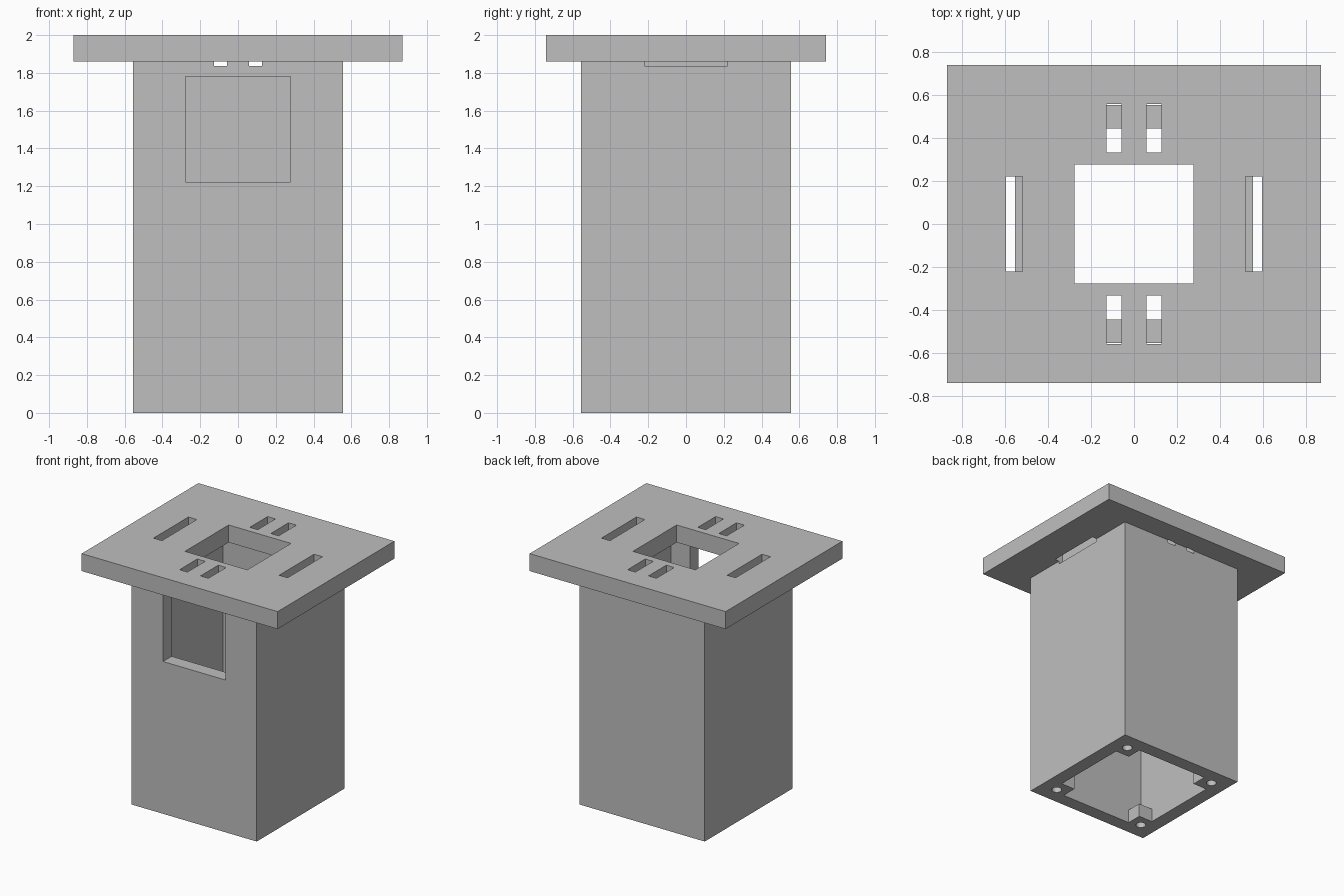
import bpy

default_cube = bpy.data.objects.get("Cube")
if default_cube:
    bpy.data.objects.remove(default_cube, do_unlink=True)

grey = bpy.data.materials.new("plain grey")
grey.use_nodes = True
colour = (0.52, 0.52, 0.52, 1)
grey.diffuse_color = colour
grey.node_tree.nodes["Principled BSDF"].inputs["Base Color"].default_value = colour


def box(name, low, high):
    """Box spanning two opposite corners."""
    centre = [(a + b) / 2 for a, b in zip(low, high)]
    bpy.ops.mesh.primitive_cube_add(size=1, location=centre)
    obj = bpy.context.object
    obj.name = name
    obj.scale = [b - a for a, b in zip(low, high)]
    bpy.ops.object.transform_apply(location=True, rotation=False, scale=True)
    obj.data.materials.append(grey)
    return obj


def centred_box(name, half_x, half_y, bottom, top):
    return box(name, (-half_x, -half_y, bottom), (half_x, half_y, top))


def cut(target, cutter):
    """Subtract the cutter from the target, then discard it."""
    mod = target.modifiers.new("cut", "BOOLEAN")
    mod.operation = "DIFFERENCE"
    mod.solver = "EXACT"
    mod.object = cutter
    cutter.hide_render = True
    bpy.context.view_layer.objects.active = target
    bpy.ops.object.modifier_apply(modifier=mod.name)
    bpy.data.objects.remove(cutter, do_unlink=True)


HALF, INNER, POST, SEAM = 0.555, 0.445, 0.32, 1.86

# Main parts: hollow column and top plate
column = centred_box("column", HALF, HALF, 0, SEAM)
plate = centred_box("top_plate", 0.87, 0.74, SEAM, 2)

# Cavity: full width above, cross shaped at the base so corner blocks remain
cut(column, centred_box("cavity", INNER, INNER, 0.11, 2.1))
cut(column, centred_box("base_opening_wide", INNER, POST, -0.1, 0.3))
cut(column, centred_box("base_opening_deep", POST, INNER, -0.1, 0.3))

# Window in the front wall and opening in the plate
cut(column, box("window", (-0.278, -0.7, 1.222), (0.278, -0.3, 1.78)))
cut(plate, centred_box("plate_opening", 0.277, 0.277, 1.7, 2.1))

# Screw holes in the corner blocks
for x in (-1, 1):
    for y in (-1, 1):
        bpy.ops.mesh.primitive_cylinder_add(
            vertices=32, radius=0.038, depth=0.24, location=(x * 0.415, y * 0.415, 0))
        cut(column, bpy.context.object)

# Slots run through the plate and slightly into the column walls
for part in (plate, column):
    for s in (-1, 1):
        x0, x1 = sorted((s * 0.52, s * 0.595))
        cut(part, box("side_slot", (x0, -0.221, 1.837), (x1, 0.221, 2.1)))
        y0, y1 = sorted((s * 0.333, s * 0.558))
        for t in (-1, 1):
            a, b = sorted((t * 0.058, t * 0.128))
            cut(part, box("end_slot", (a, y0, 1.837), (b, y1, 2.1)))
